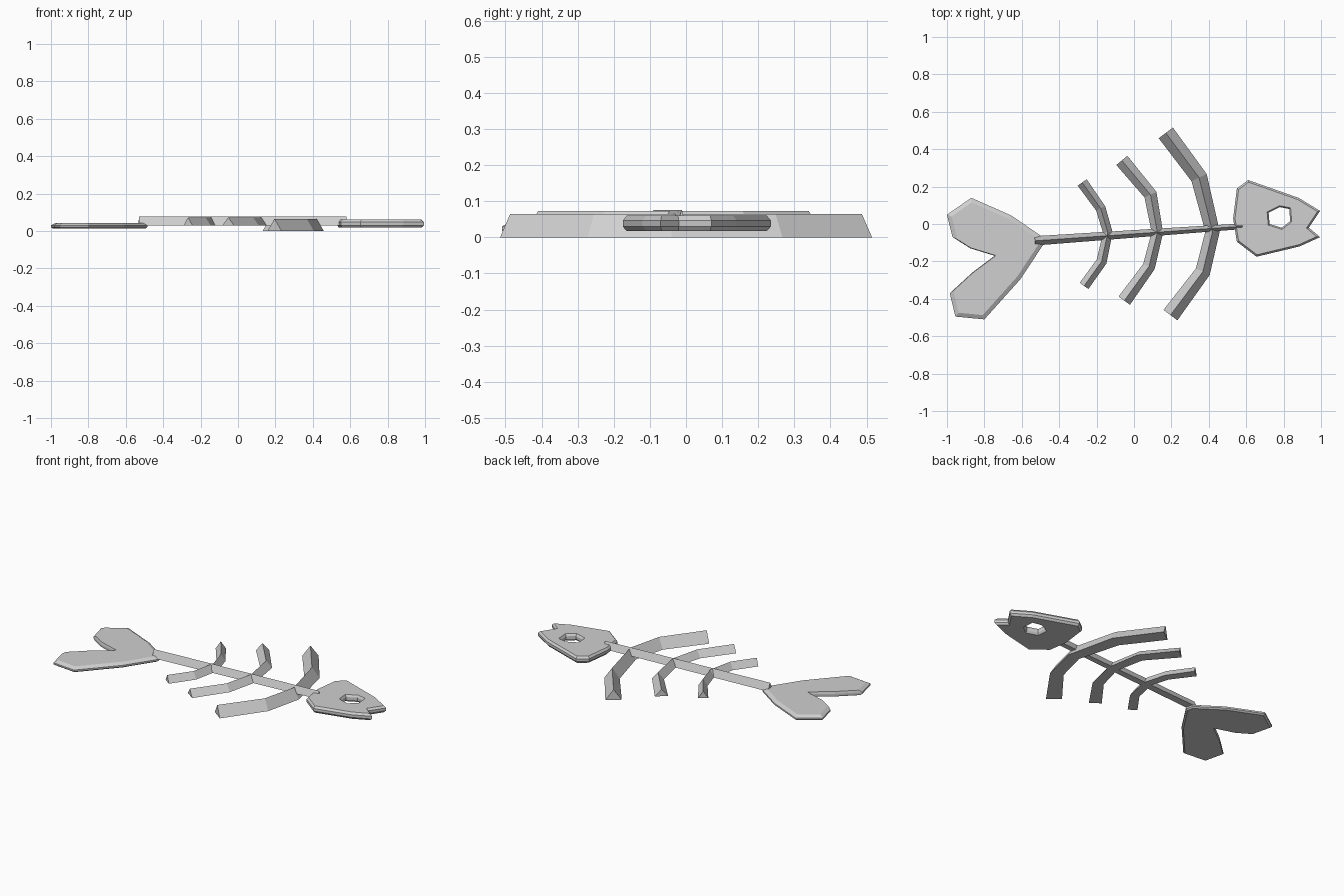
import bpy, bmesh
from mathutils import Vector

cube = bpy.data.objects.get("Cube")
if cube:
    bpy.data.objects.remove(cube, do_unlink=True)

bone = bpy.data.materials.new("bone grey")
bone.use_nodes = True
GREY = (0.63, 0.63, 0.63, 1)
bone.diffuse_color = GREY
bone.node_tree.nodes["Principled BSDF"].inputs["Base Color"].default_value = GREY


def finish(name, bm):
    bmesh.ops.recalc_face_normals(bm, faces=bm.faces)
    mesh = bpy.data.meshes.new(name)
    bm.to_mesh(mesh)
    bm.free()
    mesh.materials.append(bone)
    obj = bpy.data.objects.new(name, mesh)
    bpy.context.collection.objects.link(obj)
    return obj


def offset(points, inset, sharp=()):
    """Move each edge of an anticlockwise outline inwards; sharp edges barely move."""
    pts = [Vector(p) for p in points]
    n = len(pts)
    lines = []
    for i in range(n):
        d = (pts[(i + 1) % n] - pts[i]).normalized()
        normal = Vector((-d.y, d.x))
        lines.append((normal, normal.dot(pts[i]) + inset * (0.15 if i in sharp else 1)))
    result = []
    for i in range(n):
        (a, c), (b, e) = lines[i - 1], lines[i]
        det = a.x * b.y - a.y * b.x
        result.append(((c * b.y - a.y * e) / det, (a.x * e - c * b.x) / det))
    return result


def bridge(bm, rings):
    """Skin a stack of equal rings and cap both ends."""
    rings = [[bm.verts.new(p) for p in ring] for ring in rings]
    n = len(rings[0])
    for low, high in zip(rings, rings[1:]):
        for i in range(n):
            j = (i + 1) % n
            bm.faces.new((low[i], low[j], high[j], high[i]))
    bm.faces.new(rings[0])
    bm.faces.new(rings[-1])


def plate(name, outline, levels, sharp=()):
    """Flat plate with chamfered rim; levels are (z, inset) pairs."""
    bm = bmesh.new()
    bridge(bm, [[(x, y, z) for x, y in offset(outline, inset, sharp)]
                for z, inset in levels])
    return finish(name, bm)


def ridge_bar(name, path, widths, bottom, top):
    """Triangular bar with its ridge on top, mitred along the path."""
    pts = [Vector(p) for p in path]
    dirs = [(b - a).normalized() for a, b in zip(pts, pts[1:])]
    rings = []
    for i, (p, w) in enumerate(zip(pts, widths)):
        before, after = dirs[max(i - 1, 0)], dirs[min(i, len(dirs) - 1)]
        d = (before + after).normalized()
        side = Vector((-d.y, d.x)) * w / 2 / max(d.dot(after), 0.5)
        rings.append([(*(p + side), bottom), (*(p - side), bottom), (*p, top)])
    bm = bmesh.new()
    bridge(bm, rings)
    return finish(name, bm)


# Head with open mouth and eye hole
head = plate("head",
             [(0.61, 0.235), (0.55, 0.19), (0.53, 0.03), (0.55, -0.095),
              (0.655, -0.175), (0.885, -0.12), (0.995, -0.07), (0.935, -0.02),
              (0.995, 0.07), (0.88, 0.14)],
             [(0.017, 0.01), (0.03, 0), (0.047, 0), (0.06, 0.01)])
eye = plate("eye_cutter",
            [(0.78, 0.09), (0.72, 0.06), (0.725, 0), (0.79, -0.02),
             (0.835, 0.015), (0.83, 0.08)],
            [(0.01, -0.012), (0.03, 0), (0.047, 0), (0.067, -0.012)])
eye.hide_render = True
cut = head.modifiers.new("eye hole", "BOOLEAN")
cut.operation = "DIFFERENCE"
cut.solver = "EXACT"
cut.object = eye
bpy.context.view_layer.objects.active = head
bpy.ops.object.modifier_apply(modifier=cut.name)
bpy.data.objects.remove(eye, do_unlink=True)

# Forked tail fin, with plain edges inside the fork
plate("tail_fin",
      [(-0.495, -0.065), (-0.655, 0.045), (-0.87, 0.14), (-1, 0.05),
       (-0.97, -0.07), (-0.875, -0.13), (-0.745, -0.17), (-0.865, -0.26),
       (-0.985, -0.37), (-0.955, -0.495), (-0.8, -0.51), (-0.607, -0.295),
       (-0.485, -0.11)],
      [(0.012, 0.01), (0.02, 0), (0.03, 0), (0.043, 0.022)],
      sharp=(4, 5, 6, 7))

# Spine
ridge_bar("spine", [(-0.53, -0.09), (0.58, -0.012)], (0.05, 0.03), 0.03, 0.076)

# Ribs: tip, bend, spine, bend, tip
ridge_bar("large_rib",
          [(0.17, 0.487), (0.348, 0.248), (0.42, -0.04), (0.368, -0.255), (0.195, -0.487)],
          (0.095, 0.088, 0.075, 0.08, 0.093), 0, 0.065)
ridge_bar("middle_rib",
          [(-0.065, 0.34), (0.088, 0.157), (0.125, -0.045), (0.08, -0.227), (-0.052, -0.41)],
          (0.077, 0.068, 0.06, 0.066, 0.075), 0.03, 0.073)
ridge_bar("small_rib",
          [(-0.277, 0.222), (-0.178, 0.083), (-0.14, -0.045), (-0.173, -0.2), (-0.267, -0.331)],
          (0.059, 0.053, 0.05, 0.055, 0.057), 0.03, 0.073)
